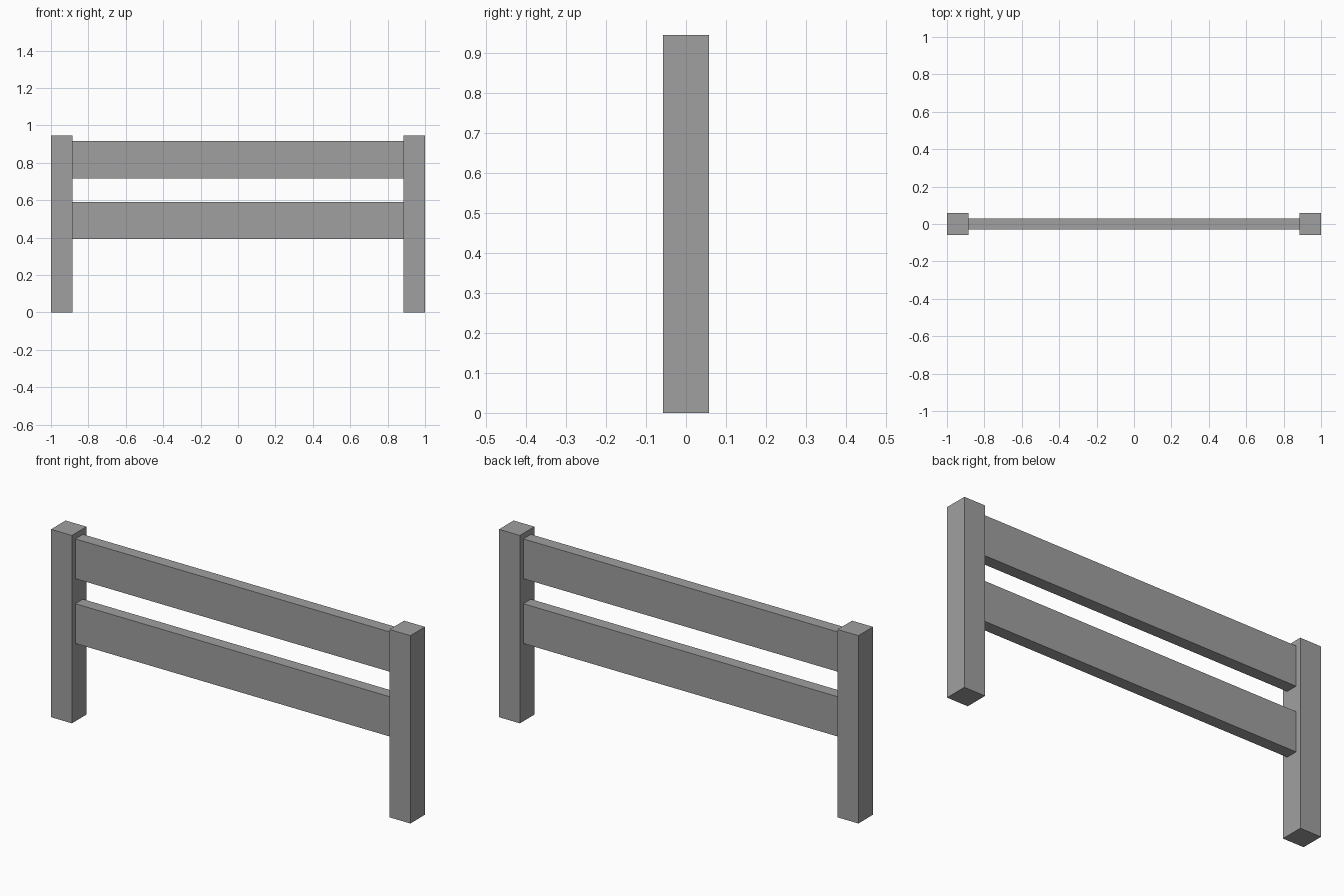
import bpy

cube = bpy.data.objects.get("Cube")
if cube:
    bpy.data.objects.remove(cube, do_unlink=True)

# Single flat grey
grey = bpy.data.materials.new("grey")
grey.use_nodes = True
colour = (0.35, 0.35, 0.35, 1)
grey.diffuse_color = colour
grey.node_tree.nodes["Principled BSDF"].inputs["Base Color"].default_value = colour

HEIGHT = 0.945
POST = 0.116
RAIL_DEPTH = 0.06
RAIL_HEIGHT = 0.2
INNER = 1 - POST


def box(name, centre, size):
    bpy.ops.mesh.primitive_cube_add(size=1, location=centre)
    obj = bpy.context.object
    obj.name = name
    obj.scale = size
    bpy.ops.object.transform_apply(location=False, rotation=False, scale=True)
    obj.data.materials.append(grey)
    return obj


# Square end posts
for name, side in (("left_post", 1), ("right_post", -1)):
    box(name, (side * (1 - POST / 2), 0, HEIGHT / 2), (POST, POST, HEIGHT))

# Flat rails spanning between the posts
for name, z in (("lower_rail", 0.491), ("upper_rail", 0.817)):
    box(name, (0, 0, z), (2 * INNER, RAIL_DEPTH, RAIL_HEIGHT))
